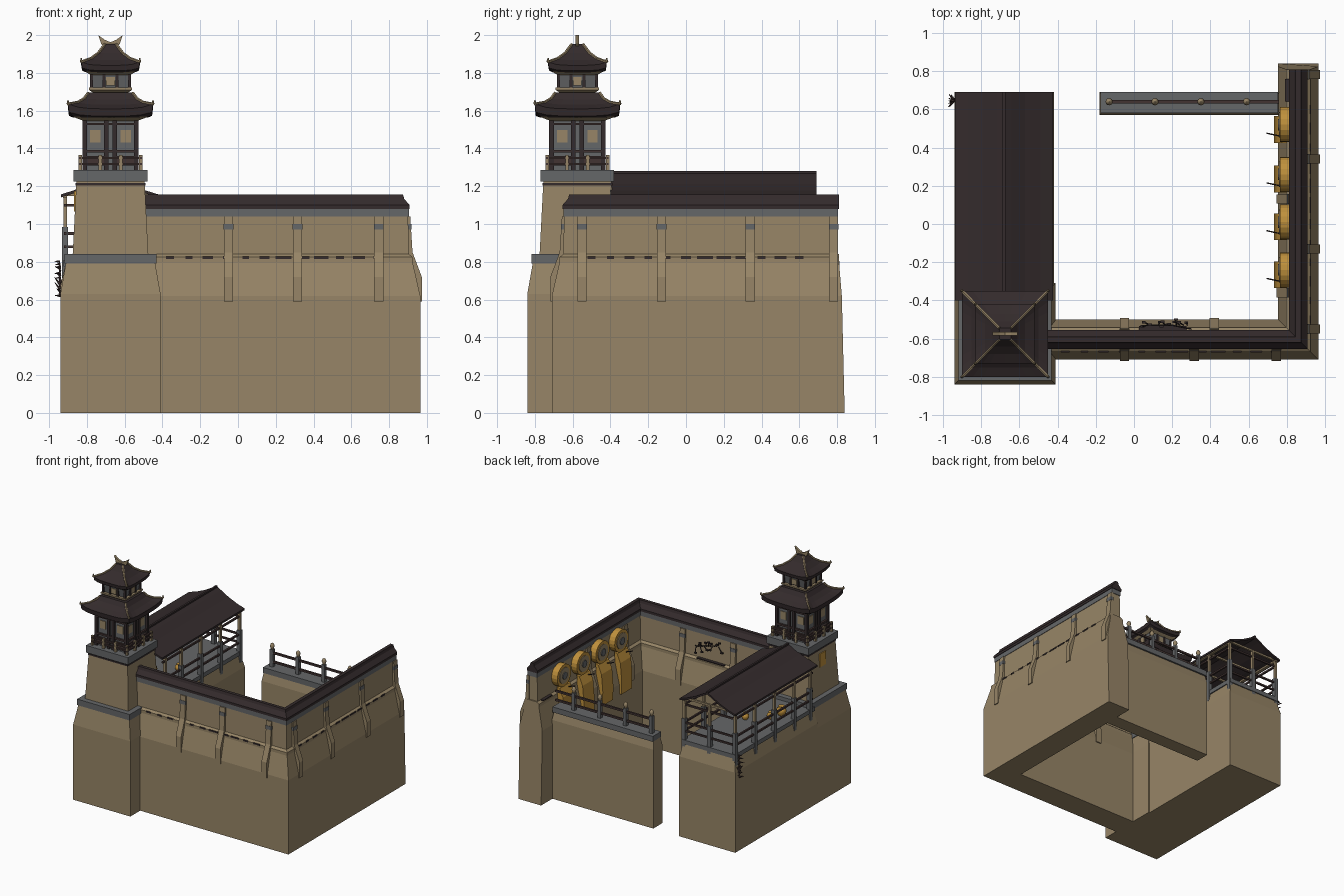
import bpy, bmesh, math, random
from mathutils import Vector, Matrix

if "Cube" in bpy.data.objects:
    bpy.data.objects.remove(bpy.data.objects["Cube"])
random.seed(4)

def material(name, rgb):
    m = bpy.data.materials.new(name)
    m.diffuse_color = (*rgb, 1)
    m.use_nodes = True
    m.node_tree.nodes["Principled BSDF"].inputs["Base Color"].default_value = m.diffuse_color
    return m
TAN = material("sandstone tan", (.31, .235, .135))
GREY = material("slate grey", (.13, .135, .14))
DARK = material("dark roof", (.034, .024, .025))
WOOD = material("dark red wood", (.055, .034, .032))
GOLD = material("gold", (.52, .28, .045))

def obj(name, verts, faces, mat):
    me = bpy.data.meshes.new(name)
    me.from_pydata([tuple(v) for v in verts], [], faces)
    bm = bmesh.new(); bm.from_mesh(me)
    bmesh.ops.recalc_face_normals(bm, faces=bm.faces)
    bm.to_mesh(me); bm.free()
    me.materials.append(mat)
    o = bpy.data.objects.new(name, me)
    bpy.context.collection.objects.link(o)
    return o

def loft(name, rings, mat):
    """Closed rings of equal length, bridged and capped."""
    n = len(rings[0]); v = [p for r in rings for p in r]
    f = [(k*n+i, k*n+(i+1) % n, (k+1)*n+(i+1) % n, (k+1)*n+i)
         for k in range(len(rings)-1) for i in range(n)]
    f += [tuple(range(n)), tuple(range(len(v)-n, len(v)))]
    return obj(name, v, f, mat)

def tiers(name, cx, cy, levels, mat):
    return loft(name, [[(cx-a, cy-b, z), (cx+a, cy-b, z), (cx+a, cy+b, z), (cx-a, cy+b, z)]
                       for a, b, z in levels], mat)

def boxes(name, items, mat):
    v, f = [], []
    for c, s in items:
        k = len(v)
        v += [(c[0]+x*s[0]/2, c[1]+y*s[1]/2, c[2]+z*s[2]/2)
              for z in (-1, 1) for x, y in ((-1, -1), (1, -1), (1, 1), (-1, 1))]
        f += [tuple(k+i for i in q) for q in
              ((0, 3, 2, 1), (4, 5, 6, 7), (0, 1, 5, 4), (1, 2, 6, 5), (2, 3, 7, 6), (3, 0, 4, 7))]
    return obj(name, v, f, mat)

def tubes(name, segs, r, mat, sides=6, tip=1):
    bm = bmesh.new()
    for a, b in segs:
        a, b = Vector(a), Vector(b)
        m = Matrix.Translation((a+b)/2) @ (b-a).to_track_quat('Z', 'Y').to_matrix().to_4x4()
        bmesh.ops.create_cone(bm, cap_ends=True, segments=sides, radius1=r, radius2=r*tip,
                              depth=(b-a).length, matrix=m)
    me = bpy.data.meshes.new(name); bm.to_mesh(me); bm.free()
    me.materials.append(mat)
    o = bpy.data.objects.new(name, me); bpy.context.collection.objects.link(o)
    return o

def lathe(name, c, prof, mat, n=12):
    o = loft(name, [[(c[0]+r*math.cos(t*2*math.pi/n), c[1]+r*math.sin(t*2*math.pi/n), c[2]+z)
                     for t in range(n)] for r, z in prof], mat)
    for p in o.data.polygons:
        p.use_smooth = len(p.vertices) == 4
    return o

# ---------- L-shaped wall: front run and right run, mitred at the corner ----------
CX, CY = .86, -.605
def wall(name, prof, x0, y1, mat, draw=0):
    return loft(name, [[(x0, CY-d, z) for d, z in prof], [(CX+d, CY-d, z) for d, z in prof],
                       [(CX+d, y1-(draw if z > .6 else 0) + (draw*.5 if .6 < z < .7 else 0), z)
                        for d, z in prof]], mat)
def sym(half):
    return half + [(-d, z) for d, z in reversed(half)]
wall("wall_base", sym([(.105, 0), (.105, .62), (.064, .80), (.064, .825), (.045, .84)]), -.5, .84, TAN, .03)
wall("wall_upper", sym([(.045, .83), (.04, 1.05)]), -.52, .80, TAN)
wall("wall_grey_band", sym([(.044, 1.04), (.044, 1.08)]), -.52, .805, GREY)
wall("wall_tile_roof", sym([(.049, 1.08), (.049, 1.10), (.02, 1.133), (.014, 1.155)]), -.52, .81, DARK)

# Buttress strips with grey caps; place maps (depth, along) to x, y
BUT = [(.08, .59), (.113, .59), (.113, .72), (.064, .85), (.052, 1.04), (.03, 1.04), (.03, .83), (.08, .7)]
def buttress(name, place):
    loft(name, [[(*place(d, s), z) for d, z in BUT] for s in (-.024, .024)], TAN)
    loft(name+"_cap", [[(*place(d, s), z) for d, s in ((.03, -.026), (.058, -.026), (.058, .026), (.03, .026))]
                       for z in (.97, 1.0)], GREY)
for x in (-.05, .315, .745):
    buttress("front_buttress", lambda d, s: (x+s, CY-d))
for x in (-.05, .42):
    buttress("front_inner_buttress", lambda d, s: (x+s, CY+d))
for y in (-.55, -.13, .34, .782):
    buttress("right_buttress", lambda d, s: (CX+d, y+s))
for y in (-.36, .13):
    buttress("right_inner_buttress", lambda d, s: (CX-d, y+s))

# Weathered dark dashes on the ledge
dash = []
for k in range(12):
    w = random.uniform(.03, .09)
    dash.append(((-.36+k*.1, CY-.063, .822), (w, .008, .012)))
    dash.append(((CX+.063, -.5+k*.1, .822), (.008, w, .012)))
dash += [((.15, CY+.055, .838), (.25, .03, .008)), ((CX-.055, .7, .838), (.03, .12, .008))]
boxes("ledge_dashes", dash, DARK)

# Bare branch ornament on the inside of the front wall
br, lf = [((.3, -.55, .93), (.2, -.53, .96)), ((.2, -.53, .96), (.07, -.53, 1.0))], []
for k in range(12):
    x = .07+k*.019
    a = Vector((x, -.53, .99-.25*(x-.07)))
    b = a+Vector((random.uniform(-.04, .04), random.uniform(-.01, .03), random.choice((-1, 1))*random.uniform(.02, .05)))
    br.append((a, b)); lf.append((b, (.02, .012, .012)))
tubes("branch", br, .004, DARK, 5)
boxes("branch_leaves", lf, DARK)

# ---------- Gold drums and drapes along the inner right wall ----------
for y in (.51, .25, 0, -.25):
    tubes("gold_drum", [((.765, y+.01, .965), (.83, y+.01, .965))], .092, GOLD, 20)
    tubes("drum_face", [((.760, y+.01, .965), (.766, y+.01, .965))], .066, TAN, 20)
    tubes("drum_boss", [((.754, y+.01, .965), (.762, y+.01, .965))], .03, GREY, 12)
    loft("gold_drape", [[(x, y+s, z) for x, z in
         ((.80, .88), (.775, .87), (.745, .80), (.733, .66), (.735, .54), (.76, .54), (.79, .72))]
         for s in (-.085, .055)], GOLD)
    tubes("drum_stick", [((.765, y-.05, .85), (.695, y-.035, .88))], .004, DARK)

# ---------- Short back wall with balustrade ----------
tiers("back_wall", .29, .63, [(.47, .06, 0), (.47, .06, .66), (.46, .045, .73)], TAN)
tiers("back_wall_coping", .29, .635, [(.465, .055, .725), (.465, .055, .77)], GREY)
for x in (-.13, .11, .35, .59):
    boxes("balustrade_post", [((x, .64, .84), (.028, .028, .15))], GREY)
    lathe("balustrade_finial", (x, .64, .91), [(.008, 0), (.012, .012), (.019, .03), (.012, .048), (.002, .056)], TAN)
boxes("balustrade_rails", [((.31, .64, z), (.9, .016, .016)) for z in (.81, .885)], WOOD)

# ---------- Terrace block and open pavilion ----------
PX, PY = -.68, .145
tiers("terrace_block", PX, PY, [(.26, .545, 0), (.26, .545, .67), (.235, .52, .78)], TAN)
tiers("terrace_floor", PX, PY, [(.245, .53, .775), (.245, .53, .81)], GREY)
post_xy = [(PX+s*.235, y) for s in (-1, 1) for y in (.655, .4, .14, -.12, -.33)] + [(PX, .655)]
boxes("pavilion_post_bases", [((x, y, .85), (.032, .032, .27)) for x, y in post_xy], GREY)
boxes("pavilion_posts", [((x, y, 1.06), (.02, .02, .2)) for x, y in post_xy], TAN)
rails = [((PX+s*.235, PY, z), (.014, 1.02, .014)) for s in (-1, 1) for z in (.88, .95, 1.10)]
rails += [((PX, .655, z), (.47, .014, .014)) for z in (.88, .95, 1.10)]
boxes("pavilion_rails", rails, WOOD)
boxes("pavilion_eave_beams", [((PX+s*.235, PY, 1.148), (.022, 1.06, .02)) for s in (-1, 1)]
      + [((PX, y, 1.155), (.47, .016, .016)) for y in (.655, .4, .14, -.12)], TAN)
half = [(.257, 1.157), (.19, 1.178), (.11, 1.212), (.04, 1.252), (0, 1.272)]
top = half + [(-x, z) for x, z in reversed(half[:-1])]
sec = top + [(x, z-.016) for x, z in reversed(top)]
loft("pavilion_roof", [[(PX+x, y, z) for x, z in sec] for y in (-.4, .69)], DARK)
boxes("pavilion_ridge", [((PX, PY, 1.271), (.016, 1.09, .02))], DARK)
for x, y, r in ((-.8, -.12, .04), (-.77, -.02, .03), (-.62, .1, .03)):
    lathe("gold_pot", (x, y, .81), [(r*.6, 0), (r, r*.7), (r*.9, r*1.3), (r*.5, r*1.6), (r*.6, r*1.9)], GOLD)
# Spiky plant at the outer corner
sp = []
for k in range(16):
    a = Vector((-.942, .645, .62+k*.012))
    sp.append((a, a+Vector((random.uniform(-.03, .01), random.uniform(-.035, .035), random.uniform(-.01, .04)))))
tubes("corner_plant", sp, .008, WOOD, 5, .2)

# ---------- Corner tower ----------
TX, TY = -.675, -.575
def sq(name, levels, mat):
    return tiers(name, TX, TY, [(h, h, z) for h, z in levels], mat)
sq("tower_base", [(.265, 0), (.265, .63), (.235, .80)], TAN)
sq("tower_lower_band", [(.243, .79), (.243, .84)], GREY)
sq("tower_shaft", [(.2, .84), (.18, 1.23)], TAN)
sq("tower_shaft_line", [(.185, 1.205), (.185, 1.217)], DARK)
sq("tower_upper_band", [(.195, 1.225), (.195, 1.285)], GREY)
boxes("tower_gold_panel", [((TX-.188, TY, 1.12), (.009, .08, .11))], GOLD)

def four(items):
    """Repeat boxes given for the front face on all four tower faces."""
    out = []
    for x, y, z, a, b, c in items:
        for k in range(4):
            out.append(((TX+x, TY+y, z), (a, b, c)))
            x, y, a, b = -y, x, b, a
    return out
# Lower storey
sq("lower_storey_wall", [(.132, 1.28), (.132, 1.57)], GREY)
boxes("lower_storey_posts", four([(s, -.137, 1.42, .024, .024, .28) for s in (-.137, -.022, .022)]), DARK)
boxes("lower_storey_beams", four([(0, -.137, z, .29, .02, h) for z, h in ((1.385, .015), (1.53, .012))]), WOOD)
boxes("lower_storey_windows", four([(s, -.133, 1.465, .055, .008, .065) for s in (-.08, .08)]), TAN)
boxes("lower_storey_panels", four([(s, -.14, 1.335, .09, .015, .05) for s in (-.08, .08)]), WOOD)
boxes("balcony_rail", four([(0, -.16, z, .34, .012, .012) for z in (1.318, 1.35)]), WOOD)
boxes("balcony_posts", four([(s, -.16, 1.325, .018, .018, .08) for s in (-.16, -.055, .055)]), TAN)
sq("lower_eave_bracket", [(.14, 1.545), (.2, 1.568)], TAN)
# Upper storey
sq("upper_balcony", [(.085, 1.69), (.115, 1.71), (.115, 1.722)], TAN)
sq("upper_storey_wall", [(.09, 1.71), (.105, 1.79)], GREY)
boxes("upper_storey_posts", four([(s, -.1, 1.755, .016, .016, .08) for s in (-.1, -.035, .035)]), DARK)
boxes("upper_storey_windows", four([(0, -.103, 1.755, .045, .009, .045)]), TAN)
sq("upper_eave_bracket", [(.1, 1.785), (.135, 1.808)], TAN)

def pagoda_roof(name, levels, n=8):
    """Square roof with upturned corners; levels are (half size, z, corner lift)."""
    rings = []
    for h, z, l in levels:
        r = []
        for k in range(4):
            for i in range(n):
                u = -1+2*i/n
                x, y = u*h, -h
                for _ in range(k):
                    x, y = -y, x
                r.append((TX+x, TY+y, z+l*abs(u)**4))
        rings.append(r)
    loft(name, rings, DARK)
    hips = [(rings[j][k*n], rings[j+1][k*n]) for j in range(2, len(levels)-1) for k in range(4)]
    tubes(name+"_hips", hips, .008, TAN)
    tubes(name+"_horns", [(rings[2][k*n], Vector(rings[2][k*n])*1.0+Vector((0, 0, .022))) for k in range(4)],
          .009, TAN, 6, .3)
pagoda_roof("lower_roof", [(.195, 1.563, .005), (.22, 1.572, .02), (.225, 1.61, .025), (.175, 1.632, .012),
                           (.14, 1.66, .004), (.118, 1.695, 0)])
pagoda_roof("upper_roof", [(.13, 1.803, .004), (.15, 1.812, .014), (.155, 1.84, .018), (.105, 1.868, .008),
                           (.065, 1.905, 0), (.03, 1.952, 0)])
# Horned ridge ornament
ridge = [(-.03, 1.935), (.03, 1.935), (.05, 1.955), (.065, 2.0), (.03, 1.975), (0, 1.962),
         (-.03, 1.975), (-.065, 2.0), (-.05, 1.955)]
loft("roof_ridge_horns", [[(TX+x, TY+s, z) for x, z in ridge] for s in (-.009, .009)], TAN)
